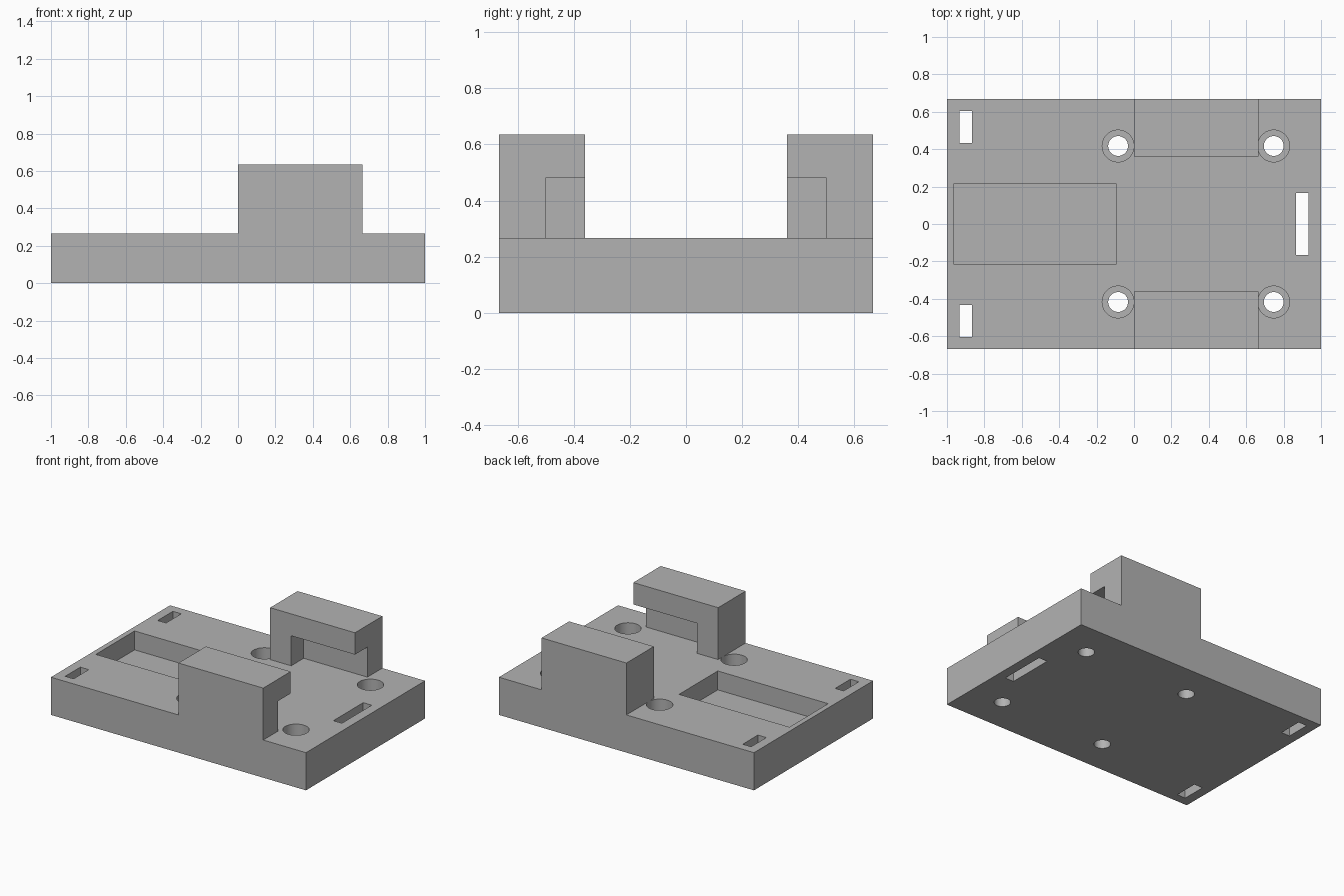
import bpy
import bmesh
from mathutils import Matrix, Vector

if "Cube" in bpy.data.objects:
    bpy.data.objects.remove(bpy.data.objects["Cube"], do_unlink=True)

TOP = 0.267       # top of the base plate
HALF_Y = 0.667    # half depth of the plate
POCKET_Z = 0.133  # floor of the pocket and of the counterbores

grey = bpy.data.materials.new("plain grey")
grey.use_nodes = True
grey.diffuse_color = (0.45, 0.45, 0.45, 1)
grey.node_tree.nodes["Principled BSDF"].inputs["Base Color"].default_value = (0.45, 0.45, 0.45, 1)


def finish(name, bm):
    mesh = bpy.data.meshes.new(name)
    bm.to_mesh(mesh)
    bm.free()
    mesh.materials.append(grey)
    obj = bpy.data.objects.new(name, mesh)
    bpy.context.scene.collection.objects.link(obj)
    return obj


def box(name, low, high):
    low, high = Vector(low), Vector(high)
    bm = bmesh.new()
    placing = Matrix.Translation((low + high) / 2) @ Matrix.Diagonal((high - low).to_4d())
    bmesh.ops.create_cube(bm, size=1, matrix=placing)
    return finish(name, bm)


def cylinder(name, x, y, radius, bottom, top):
    bm = bmesh.new()
    bmesh.ops.create_cone(bm, cap_ends=True, segments=48, radius1=radius, radius2=radius,
                          depth=top - bottom,
                          matrix=Matrix.Translation((x, y, (top + bottom) / 2)))
    return finish(name, bm)


def combine(target, tool, operation):
    """Apply a boolean to the target and discard the tool."""
    tool.hide_render = True
    mod = target.modifiers.new(operation.lower(), "BOOLEAN")
    mod.operation, mod.solver, mod.object = operation, "EXACT", tool
    bpy.context.view_layer.objects.active = target
    bpy.ops.object.modifier_apply(modifier=mod.name)
    bpy.data.objects.remove(tool, do_unlink=True)


# Base plate
plate = box("mounting_plate", (-1, -HALF_Y, 0), (1, HALF_Y, TOP))

# Two facing clamps, each undercut on its inner side and open at the +x end
for side in (-1, 1):
    def span(a, b):
        return sorted((side * a, side * b))
    y0, y1 = span(0.36, HALF_Y)
    clamp = box("clamp", (0, y0, TOP), (0.665, y1, 0.635))
    y0, y1 = span(0.3, 0.50)
    combine(clamp, box("undercut", (0.165, y0, 0.2), (0.8, y1, 0.48)), "DIFFERENCE")
    combine(plate, clamp, "UNION")

    # Strap slot at the -x corner
    y0, y1 = span(0.433, 0.603)
    combine(plate, box("corner_slot", (-0.933, y0, -0.1), (-0.867, y1, 0.4)), "DIFFERENCE")

    # Counterbored screw holes
    for x in (-0.085, 0.747):
        y = side * 0.417
        # The wide bore stops just below the clamp so that it only cuts the plate
        combine(plate, cylinder("screw_bore", x, y, 0.053, -0.1, 0.4), "DIFFERENCE")
        combine(plate, cylinder("screw_head", x, y, 0.085, POCKET_Z, 0.4), "DIFFERENCE")

# Strap slot at the +x end and the rectangular pocket
combine(plate, box("end_slot", (0.865, -0.167, -0.1), (0.932, 0.167, 0.4)), "DIFFERENCE")
combine(plate, box("pocket", (-0.963, -0.217, POCKET_Z), (-0.097, 0.217, 0.4)), "DIFFERENCE")

# Round holes shade smoothly while all edges stay sharp
bpy.ops.object.select_all(action="DESELECT")
plate.select_set(True)
bpy.context.view_layer.objects.active = plate
bpy.ops.object.shade_smooth_by_angle(angle=0.5)
